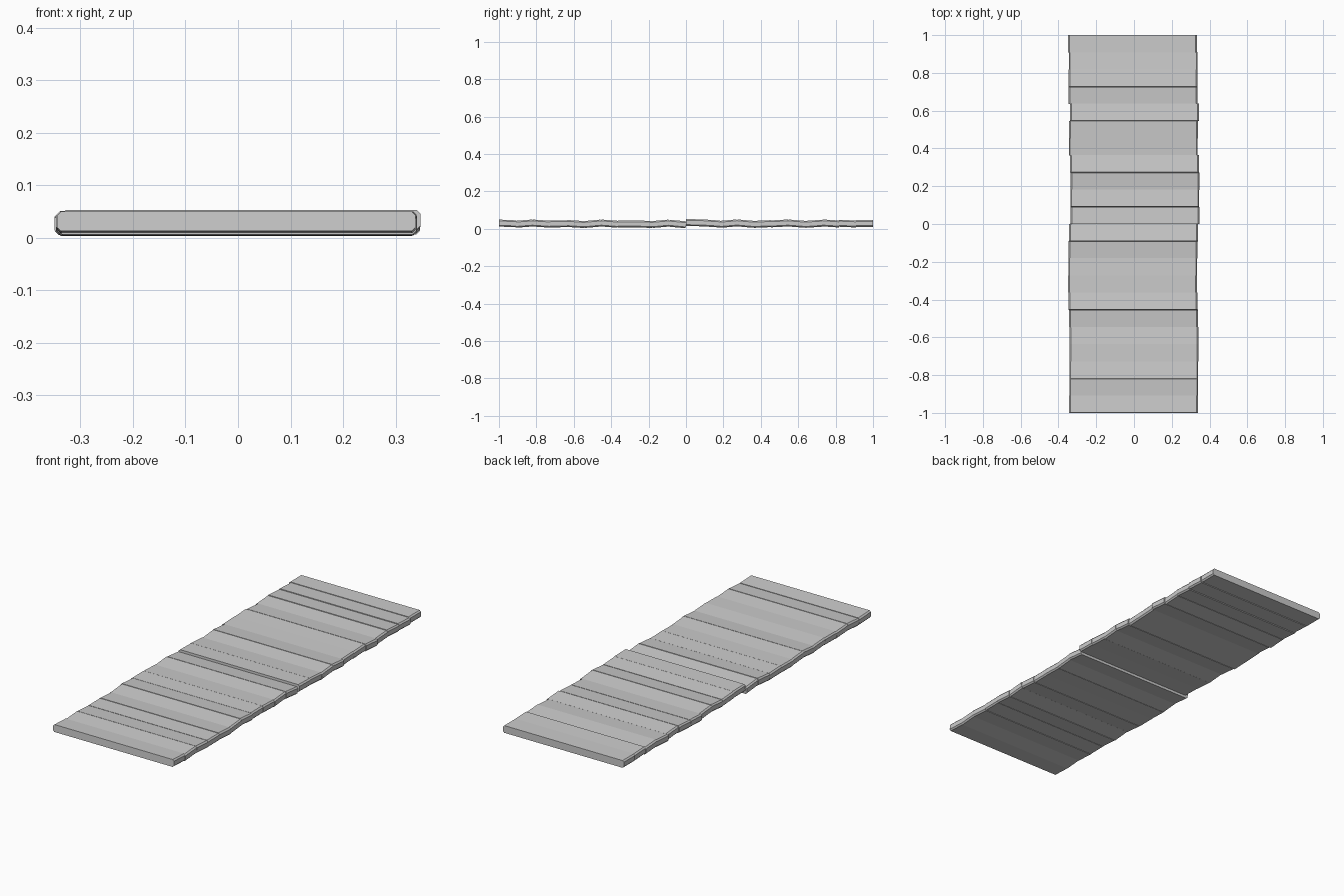
import bpy, math
from mathutils import Matrix

if "Cube" in bpy.data.objects:
    bpy.data.objects.remove(bpy.data.objects["Cube"])

PITCH = 2 / 22
LENGTH, THICK = 0.682, 0.037

# One row per plank, front to back: sideways shift, rise across width, centre height (thousandths)
planks = [
    (-3, -4, 29), (-1, 7, 28), (-1, -6, 28), (0, 1, 27), (0, -6, 26), (-2, 8, 27),
    (-5, -7, 28), (-8, 1, 26), (-7, -3, 25), (-5, 8, 27), (-3, -9, 26), (6, -2, 33),
    (4, -6, 29), (5, 8, 28), (3, -8, 28), (-4, 4, 26), (-3, 5, 29), (2, -7, 28),
    (-5, 6, 27), (-5, -6, 29), (-4, -4, 28), (-8, 0, 29),
]


def plank(i, shift, rise, height):
    """Flat board with small chamfers on its two short ends."""
    hx, hy, hz, c = LENGTH / 2, PITCH / 2, THICK / 2, 0.007
    profile = [(-hx + c, -hz), (hx - c, -hz), (hx, -hz + c), (hx, hz - c),
               (hx - c, hz), (-hx + c, hz), (-hx, hz - c), (-hx, -hz + c)]
    n = len(profile)
    verts = [(x, y, z) for y in (-hy, hy) for x, z in profile]
    faces = [tuple(range(n)), tuple(range(2 * n - 1, n - 1, -1))]
    faces += [(k, k + n, (k + 1) % n + n, (k + 1) % n) for k in range(n)]
    mesh = bpy.data.meshes.new(f"plank_{i + 1}")
    mesh.from_pydata(verts, [], faces)
    mesh.transform(Matrix.Rotation(math.atan2(rise / 1000, PITCH), 4, 'X'))
    ob = bpy.data.objects.new(f"plank_{i + 1}", mesh)
    ob.location = (shift / 1000, -1 + (i + 0.5) * PITCH, height / 1000)
    bpy.context.collection.objects.link(ob)


# Row of slightly uneven boards forming the walkway
for i, row in enumerate(planks):
    plank(i, *row)
